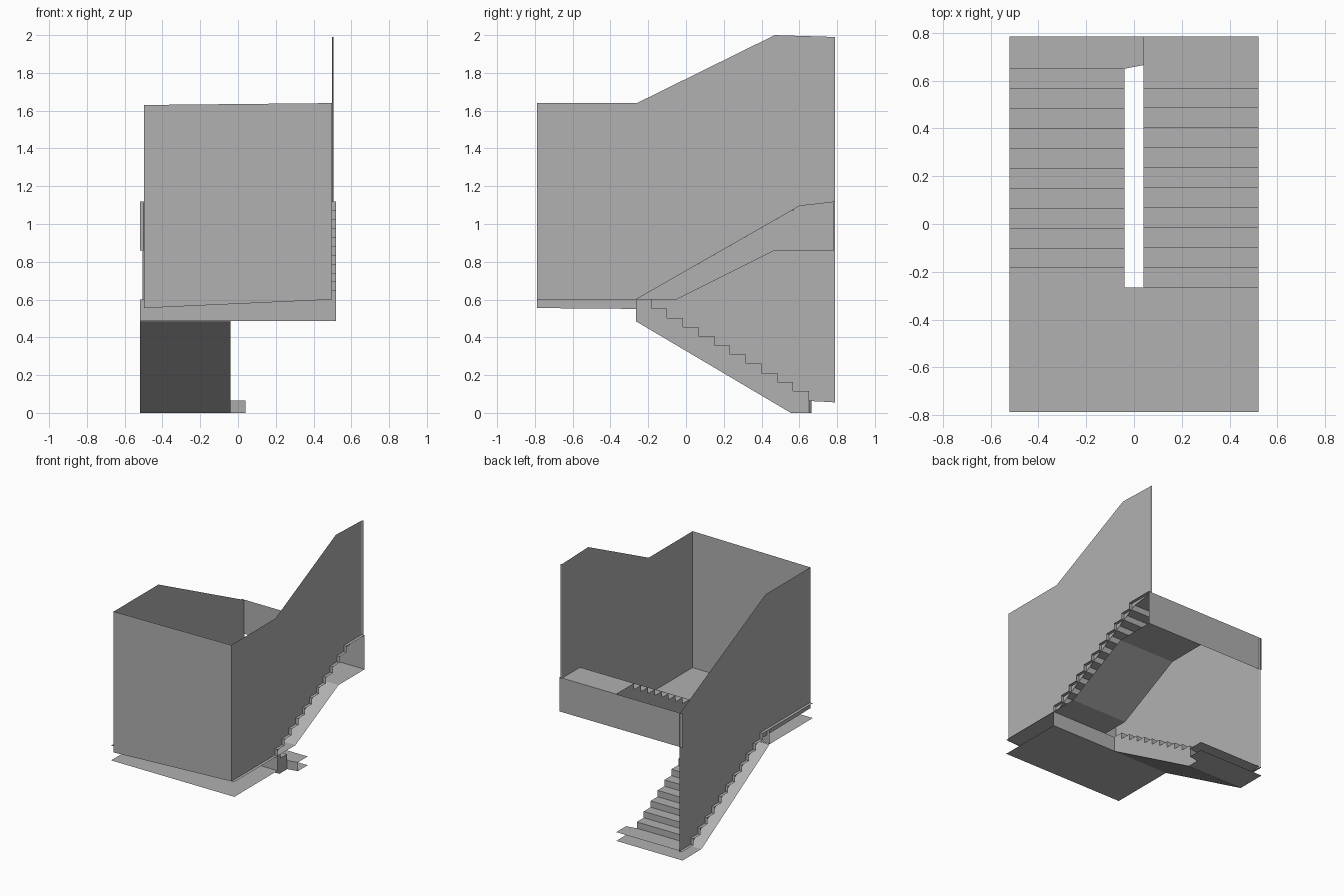
import bpy

if "Cube" in bpy.data.objects:
    bpy.data.objects.remove(bpy.data.objects["Cube"])

X0, X1, GAP = -0.52, 0.52, 0.04      # outer sides, half width of the stairwell
FRONT, BACK, NOSE = -0.787, 0.784, -0.265
GO, N = 0.0833, 11                   # tread depth, risers per flight

# Mid grey for every part
grey = bpy.data.materials.new("mid_grey")
grey.diffuse_color = (0.44, 0.44, 0.44, 1)
grey.use_nodes = True
grey.node_tree.nodes["Principled BSDF"].inputs["Base Color"].default_value = grey.diffuse_color


def mesh(name, verts, faces):
    me = bpy.data.meshes.new(name)
    me.from_pydata(verts, [], faces)
    me.update()
    me.materials.append(grey)
    ob = bpy.data.objects.new(name, me)
    bpy.context.collection.objects.link(ob)
    return ob


def ribbon(name, profile, xa, xb):
    """Sweep a (y, z) profile across x as an open sheet."""
    v = [(x, y, z) for y, z in profile for x in (xa, xb)]
    f = [(2*i, 2*i+1, 2*i+3, 2*i+2) for i in range(len(profile) - 1)]
    return mesh(name, v, f)


def side(name, outline, x):
    """Flat panel in the plane of constant x."""
    return mesh(name, [(x, y, z) for y, z in outline], [list(range(len(outline)))])


def stairs(y, z, rise):
    """Zigzag climbing (y, z) points along +y; negative rise descends."""
    pts = [(y, z)]
    for i in range(N):
        z += rise
        pts.append((y, z))
        if i < N - 1:
            y += GO
            pts.append((y, z))
    return pts


# Lower flight: treads, underside and stairwell side
low = stairs(-0.183, 0.6, -0.0485)
low_z = low[-1][1]
low_top = [(NOSE, 0.6)] + low
ribbon("lower_flight_steps", low, X0, -GAP)
ribbon("lower_flight_underside", [(0.65, 0), (0.555, 0), (NOSE, 0.485)], X0, -GAP)
side("lower_flight_side", [(NOSE, 0.485), (0.555, 0), (0.65, 0)] + low_top[::-1], -GAP)

# Upper flight: treads with top landing, underside and stairwell side
up = stairs(NOSE, 0.6, 0.52 / N) + [(BACK, 1.12)]
under = [(BACK, 0.86), (0.47, 0.86), (-0.05, 0.6), (NOSE, 0.6)]
ribbon("upper_flight_steps", up, GAP, X1)
ribbon("upper_flight_underside", under, GAP, X1)
side("upper_flight_side", up[1:] + under, GAP)

# Middle landing: top sheet (reaching the lower flight), underside and inner edge
ribbon("landing_top", [(FRONT, 0.6), (NOSE, 0.6)], X0, X1)
ribbon("landing_nosing", [(NOSE, 0.6), (-0.183, 0.6)], X0, -GAP)
ribbon("landing_underside", [(NOSE, 0.487), (FRONT, 0.487)], X0, X1)
ribbon("landing_edge", [(NOSE, 0.6), (NOSE, 0.487)], X0, X1)

# Foot landing: two sheets with a slanted front edge
foot = [(X0, 0.65), (-GAP, 0.65), (GAP, 0.665), (GAP, BACK), (X0, BACK)]
mesh("foot_landing_top", [(x, y, low_z) for x, y in foot], [range(5)])
mesh("foot_landing_underside", [(x, y, 0) for x, y in foot], [range(4, -1, -1)])
mesh("foot_landing_edge",
     [(-GAP, 0.65, 0), (GAP, 0.665, 0), (GAP, 0.665, low_z), (-GAP, 0.65, low_z)],
     [range(4)])

# Header beam across the back
ribbon("back_header", [(BACK, 1.12), (BACK, 0.86)], X0, X1)

# Enclosing walls
WY, WX, WB = -0.79, 0.497, 0.788
side("right_wall", [(WY, 0.6), (NOSE, 0.6), (0.6, 1.095), (WB, 1.117),
                    (WB, 1.99), (0.47, 2.0), (-0.26, 1.64), (WY, 1.64)], WX)
side("left_wall", [(WY, 1.63), (-0.25, 1.63), (WB, 1.115), (WB, 0.056),
                   (0.65, 0.063), (-0.183, 0.55), (WY, 0.555)], -WX)
mesh("front_wall", [(-WX, WY, 0.555), (WX, WY, 0.6), (WX, WY, 1.64), (-WX, WY, 1.63)],
     [range(4)])

# Narrow return strips at the rear wall ends
for name, s, za, zb in (("right_wall_end", 1, 1.117, 1.99), ("left_wall_end", -1, 0.056, 1.115)):
    a, b = (s * WX, 0.776), (s * 0.505, 0.79)
    mesh(name, [(*a, za), (*b, za), (*b, zb), (*a, zb)], [range(4)])
